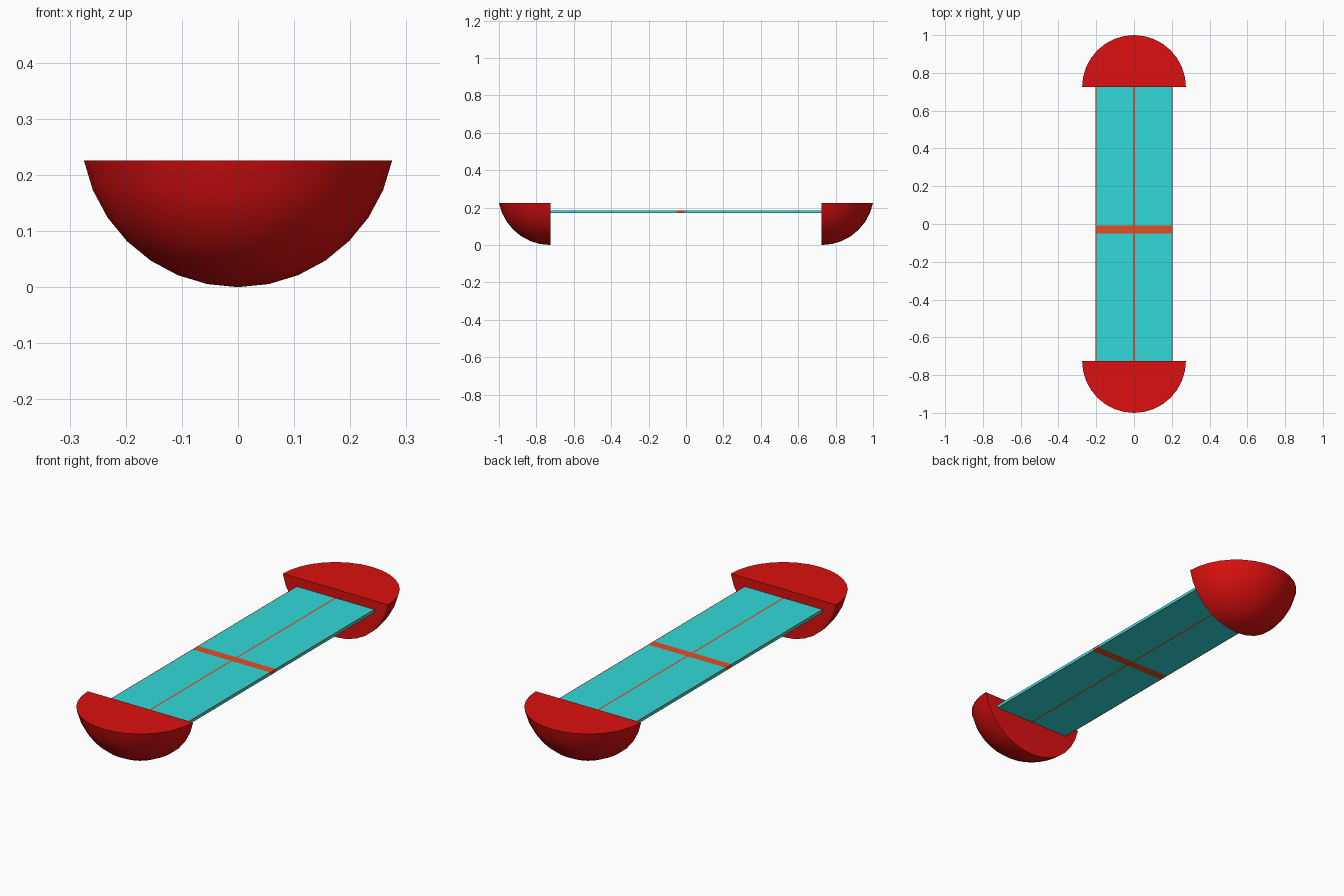
import bpy, bmesh, math
from mathutils import Matrix, Vector

if "Cube" in bpy.data.objects:
    bpy.data.objects.remove(bpy.data.objects["Cube"])


def material(name, rgb):
    m = bpy.data.materials.new(name)
    m.diffuse_color = (*rgb, 1)
    m.use_nodes = True
    m.node_tree.nodes["Principled BSDF"].inputs["Base Color"].default_value = m.diffuse_color
    return m


RED = material("red", (0.72, 0.005, 0.005))
CYAN = material("turquoise", (0.032, 0.70, 0.70))
ORANGE = material("orange", (0.75, 0.08, 0.017))


def finish(bm, name, mats):
    bmesh.ops.recalc_face_normals(bm, faces=bm.faces[:])
    me = bpy.data.meshes.new(name)
    bm.to_mesh(me)
    bm.free()
    ob = bpy.data.objects.new(name, me)
    bpy.context.collection.objects.link(ob)
    for m in mats:
        me.materials.append(m)
    return ob


def slice_mesh(bm, co, no, clear=False):
    geom = bm.verts[:] + bm.edges[:] + bm.faces[:]
    cut = bmesh.ops.bisect_plane(bm, geom=geom, dist=1e-4, plane_co=co,
                                 plane_no=no, clear_outer=clear)
    return [e for e in cut["geom_cut"] if isinstance(e, bmesh.types.BMEdge)]


# Rounded end cups: a sphere cut flat on top and on the inner side
R = 0.28
RIM_Z = R * (1 - math.cos(math.radians(78.75)))
RIM_R = R * math.sin(math.radians(78.75))
INNER_Y = 1 - RIM_R


def end_cup(name, angle):
    bm = bmesh.new()
    bmesh.ops.create_uvsphere(bm, u_segments=32, v_segments=16, radius=R)
    bmesh.ops.translate(bm, verts=bm.verts[:], vec=(0, -INNER_Y, R))
    for co, no in (((0, 0, RIM_Z), (0, 0, 1)), ((0, -INNER_Y, 0), (0, 1, 0))):
        slice_mesh(bm, co, no, True)
        axis, d = Vector(no), Vector(co).dot(Vector(no))
        rim = [e for e in bm.edges if e.is_boundary
               and all(abs(v.co.dot(axis) - d) < 1e-3 for v in e.verts)]
        bmesh.ops.contextual_create(bm, geom=rim)
    bmesh.ops.rotate(bm, verts=bm.verts[:], cent=(0, 0, 0),
                     matrix=Matrix.Rotation(angle, 3, 'Z'))
    ob = finish(bm, name, [RED])
    bpy.ops.object.select_all(action='DESELECT')
    bpy.context.view_layer.objects.active = ob
    ob.select_set(True)
    bpy.ops.object.shade_smooth_by_angle(angle=math.radians(30))


end_cup("front_cup", 0)
end_cup("back_cup", math.pi)

# Flat deck with orange edge trim, centre line and cross band
HALF_W, LINE, TRIM = 0.203, 0.004, 0.199
BAND = (-0.05, -0.008)
bm = bmesh.new()
bmesh.ops.create_cube(bm, size=1)
bmesh.ops.scale(bm, verts=bm.verts[:], vec=(2 * HALF_W, 2 * INNER_Y, 0.014))
bmesh.ops.translate(bm, verts=bm.verts[:], vec=(0, 0, 0.177))
for x in (-TRIM, -LINE, LINE, TRIM):
    slice_mesh(bm, (x, 0, 0), (1, 0, 0))
for y in BAND:
    slice_mesh(bm, (0, y, 0), (0, 1, 0))
bm.normal_update()
for f in bm.faces:
    c = f.calc_center_median()
    in_band = BAND[0] < c.y < BAND[1]
    on_line = abs(f.normal.z) > 0.5 and (abs(c.x) < LINE or abs(c.x) > TRIM)
    f.material_index = 1 if in_band or on_line else 0
finish(bm, "deck", [CYAN, ORANGE])
